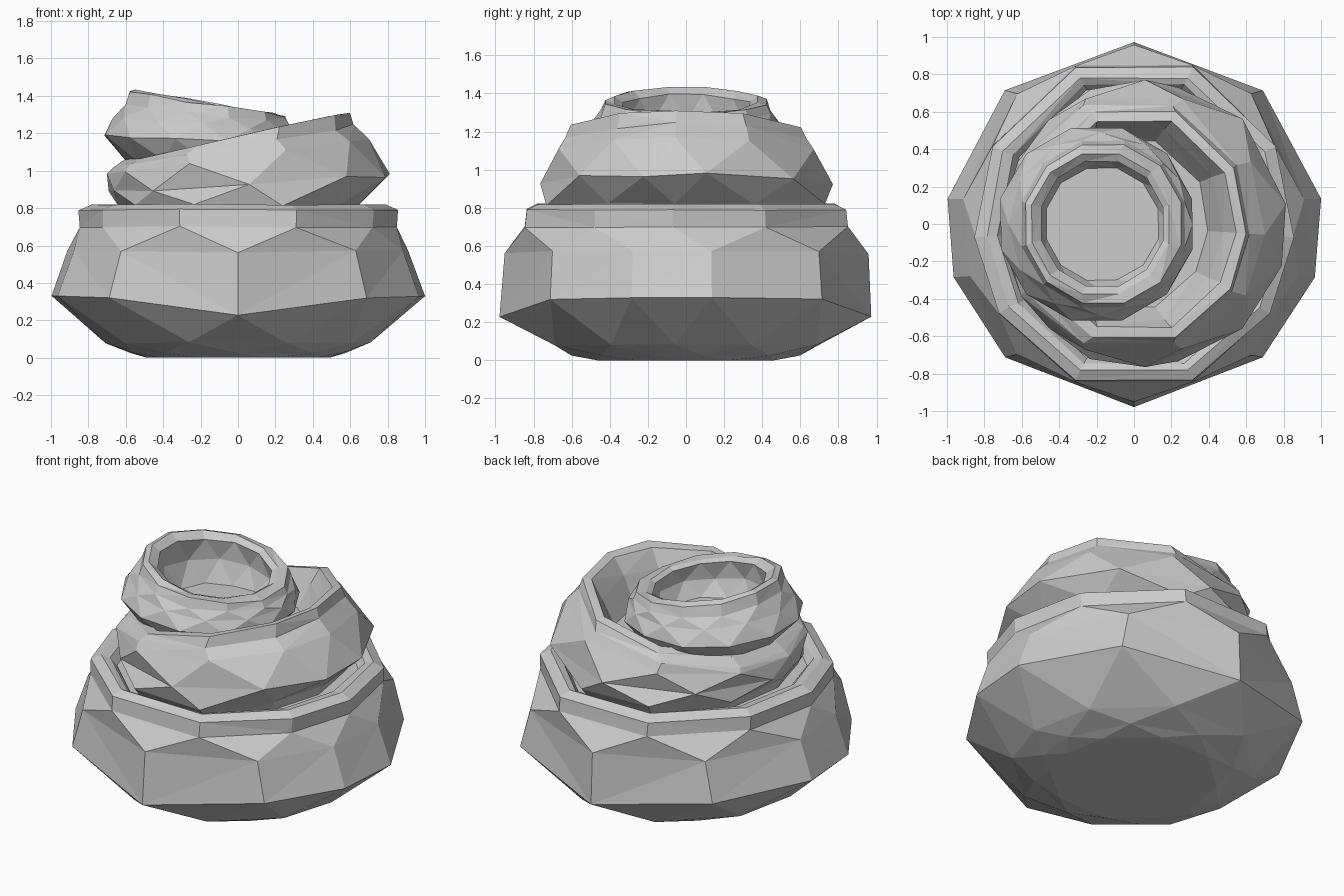
import bpy, bmesh, math, random

if "Cube" in bpy.data.objects:
    bpy.data.objects.remove(bpy.data.objects["Cube"])

random.seed(4)
TEN = [8, 47, 90, 133, 172, 197, 227, 270, 313, 343]
TWELVE = [i * 30 for i in range(12)]


def tier(name, angles, rings, jitter=0.01):
    """Facet-sided bowl. ring = (cx, rx, ry, z, slope along x, half-step twist, front/back dip)."""
    n = len(angles)
    mids = [(a + (angles[(i + 1) % n] - a) % 360 / 2) for i, a in enumerate(angles)]
    bm = bmesh.new()
    loops = []
    for cx, rx, ry, z, slope, twist, dip in rings:
        loop = []
        for a in (mids if twist else angles):
            c, s = math.cos(math.radians(a)), math.sin(math.radians(a))
            k = 1 + random.uniform(-jitter, jitter)
            dz = random.uniform(-jitter, jitter) if z > 0.05 else 0
            loop.append(bm.verts.new((cx + rx * c * k, ry * s * k,
                                      z + slope * rx * c - dip * s ** 8 + dz)))
        loops.append(loop)
    for j in range(len(rings) - 1):
        a, b = loops[j], loops[j + 1]
        ta, tb = rings[j][5], rings[j + 1][5]
        for i in range(n):
            k = (i + 1) % n
            if ta == tb:
                bm.faces.new((a[i], a[k], b[k], b[i]))
            elif tb:
                bm.faces.new((a[i], a[k], b[i]))
                bm.faces.new((a[k], b[k], b[i]))
            else:
                bm.faces.new((a[i], a[k], b[k]))
                bm.faces.new((a[i], b[k], b[i]))
    bm.faces.new(loops[0][::-1])
    bm.faces.new(loops[-1])
    bmesh.ops.triangulate(bm, faces=[f for f in bm.faces if len(f.verts) == 4])
    bmesh.ops.recalc_face_normals(bm, faces=bm.faces[:])
    me = bpy.data.meshes.new(name)
    bm.to_mesh(me)
    bm.free()
    ob = bpy.data.objects.new(name, me)
    bpy.context.collection.objects.link(ob)
    return ob


# broad bottom fold with rolled rim
tier("lower_fold", TEN, [
    (0, .49, .50, 0, 0, 1, 0),
    (0, .58, .60, .025, 0, 0, 0),
    (0, .71, .74, .08, 0, 1, 0),
    (0, 1.01, .975, .33, 0, 0, .1),
    (0, .92, .955, .57, 0, 0, .01),
    (0, .85, .91, .70, 0, 1, 0),
    (0, .855, .90, .79, 0, 1, 0),
    (0, .79, .84, .82, 0, 1, 0),
    (0, .73, .80, .805, 0, 1, 0),
    (0, .69, .77, .76, 0, 1, 0),
], 0.004)

# middle fold, its rim rising to the right
tier("middle_fold", TEN, [
    (0, .60, .70, .72, 0, 1, 0),
    (0, .645, .78, .82, 0, 1, 0),
    (.06, .76, .765, .93, .06, 0, 0),
    (0, .705, .72, 1.07, .13, 1, 0),
    (-.03, .65, .68, 1.13, .17, 1, 0),
    (0, .605, .65, 1.18, .21, 1, 0),
    (0, .545, .59, 1.18, .22, 1, 0),
    (-.02, .50, .55, 1.10, .18, 1, 0),
    (-.05, .45, .48, .99, .05, 1, 0),
], 0.01)

# upper fold, tilted the other way, with an open hollow
tier("upper_fold", TWELVE, [
    (-.18, .36, .40, .97, 0, 0, 0),
    (-.18, .42, .46, 1.05, 0, 0, 0),
    (-.20, .53, .53, 1.16, -.05, 1, 0),
    (-.18, .49, .49, 1.25, -.07, 0, 0),
    (-.165, .45, .46, 1.30, -.11, 1, 0),
    (-.165, .43, .44, 1.355, -.15, 1, 0),
    (-.18, .38, .39, 1.365, -.17, 1, 0),
    (-.17, .335, .345, 1.34, -.16, 1, 0),
    (-.17, .36, .36, 1.22, -.08, 0, 0),
    (-.17, .31, .31, 1.10, 0, 1, 0),
], 0.008)
